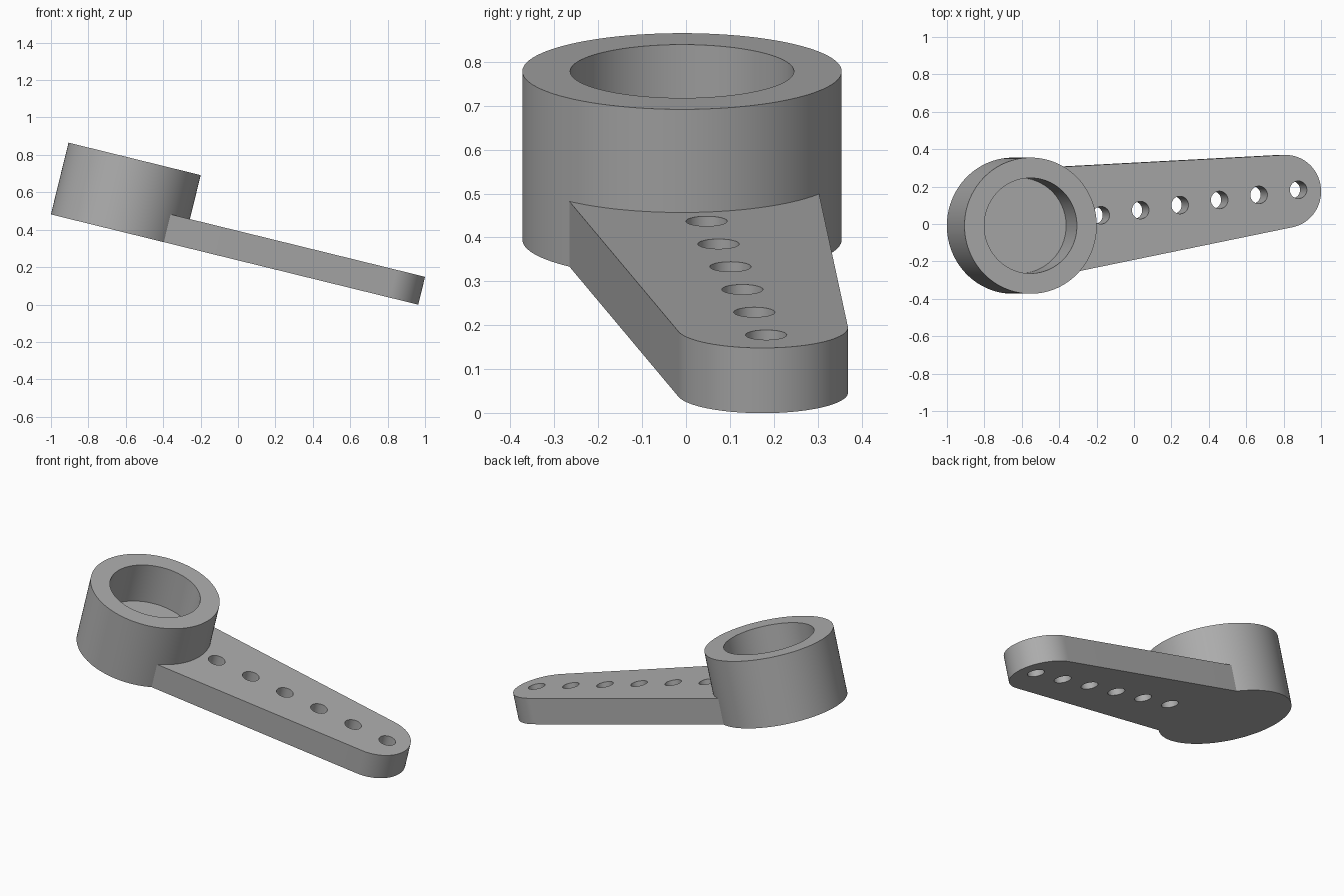
import bpy
import bmesh
from math import atan, cos, sin, pi, radians
from mathutils import Matrix

if "Cube" in bpy.data.objects:
    bpy.data.objects.remove(bpy.data.objects["Cube"], do_unlink=True)

HUB_R, HUB_H = 0.364, 0.395
BORE_R = 0.255
ARM_T, TIP_R, TIP_S = 0.153, 0.195, 1.475
TAPER = atan(0.073)

grey = bpy.data.materials.new("plain grey")
grey.use_nodes = True
colour = (0.42, 0.42, 0.42, 1)
grey.diffuse_color = colour
grey.node_tree.nodes["Principled BSDF"].inputs["Base Color"].default_value = colour

# Hub bottom centre, tilt of the whole part, swing of the arm
pose = (Matrix.Translation((-0.647, -0.009, 0.395))
        @ Matrix.Rotation(radians(13.8), 4, 'Y')
        @ Matrix.Rotation(radians(7.13), 4, 'Z'))


def prism(name, outline, z0, z1):
    """Extrude a closed outline from z0 to z1 and put it in the posed frame."""
    bm = bmesh.new()
    base = bm.faces.new([bm.verts.new((x, y, z0)) for x, y in outline])
    top = bmesh.ops.extrude_face_region(bm, geom=[base])["geom"]
    bmesh.ops.translate(bm, vec=(0, 0, z1 - z0),
                        verts=[v for v in top if isinstance(v, bmesh.types.BMVert)])
    bmesh.ops.recalc_face_normals(bm, faces=bm.faces)
    bm.transform(pose)
    mesh = bpy.data.meshes.new(name)
    bm.to_mesh(mesh)
    bm.free()
    mesh.materials.append(grey)
    obj = bpy.data.objects.new(name, mesh)
    bpy.context.collection.objects.link(obj)
    return obj


def arc(cx, r, start, end, n):
    return [(cx + r * cos(start + (end - start) * i / n),
             r * sin(start + (end - start) * i / n)) for i in range(n + 1)]


def circle(cx, r, n):
    return arc(cx, r, 0, 2 * pi, n)[:-1]


def boolean(target, tool, operation):
    mod = target.modifiers.new(operation.lower(), 'BOOLEAN')
    mod.operation, mod.solver, mod.object = operation, 'EXACT', tool
    bpy.context.view_layer.objects.active = target
    bpy.ops.object.modifier_apply(modifier=mod.name)
    bpy.data.objects.remove(tool, do_unlink=True)


# Hub cylinder
horn = prism("lever_arm_with_hub", circle(0, HUB_R, 128), 0, HUB_H)

# Tapered arm with a round tip, its root buried in the hub
root_s = 0.1
root_w = TIP_R / cos(TAPER) + (TIP_S - root_s) * 0.073
tip = arc(TIP_S, TIP_R, TAPER - pi / 2, pi / 2 - TAPER, 48)
tip = arc(TIP_S, TIP_R, -pi / 2 + TAPER, pi / 2 - TAPER, 48) if TAPER < 0 else \
    arc(TIP_S, TIP_R, -(pi / 2 - TAPER), pi / 2 - TAPER, 48)
arm = prism("arm", [(root_s, -root_w)] + tip + [(root_s, root_w)], 0, ARM_T)
boolean(horn, arm, 'UNION')

# Blind bore in the hub
boolean(horn, prism("bore", circle(0, BORE_R, 128), ARM_T, HUB_H + 0.1), 'DIFFERENCE')

# Row of through holes along the arm
for i in range(6):
    hole = prism("hole", circle(0.4505 + 0.219 * i, 0.047, 40), -0.1, ARM_T + 0.02)
    boolean(horn, hole, 'DIFFERENCE')

# Smooth round walls, sharp rims
bpy.ops.object.select_all(action='DESELECT')
horn.select_set(True)
bpy.context.view_layer.objects.active = horn
bpy.ops.object.shade_smooth_by_angle(angle=radians(25))
